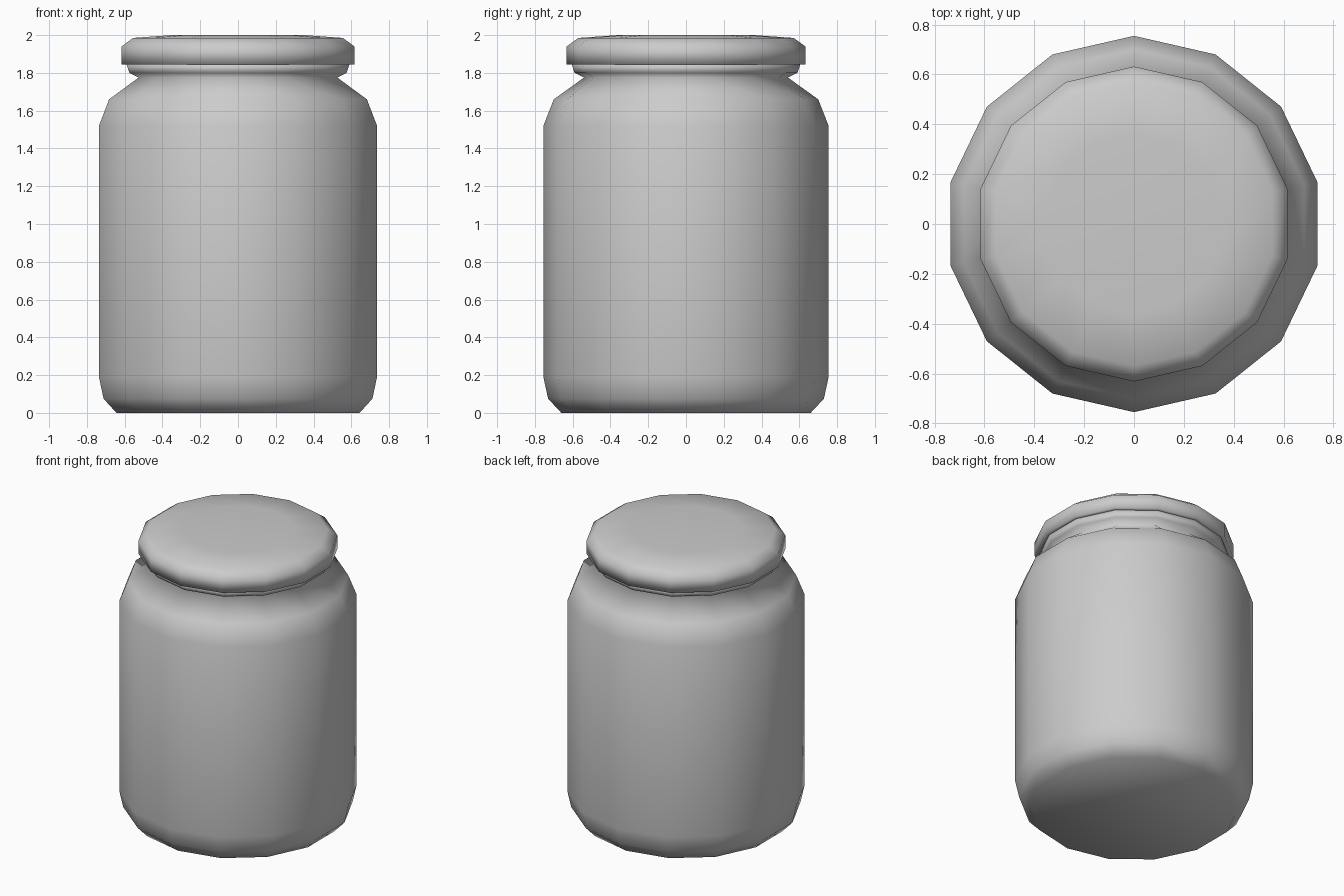
import bpy
import bmesh
from math import sin, cos, tau

SIDES = 14

cube = bpy.data.objects.get("Cube")
if cube:
    bpy.data.objects.remove(cube, do_unlink=True)

# Single plain grey for the whole jar
grey = bpy.data.materials.new("plain grey")
grey.use_nodes = True
colour = (0.6, 0.6, 0.6, 1)
grey.diffuse_color = colour
grey.node_tree.nodes["Principled BSDF"].inputs["Base Color"].default_value = colour


def turned(name, profile):
    """Closed turned solid from (radius, height) points, bottom to top."""
    bm = bmesh.new()
    rings = [[bm.verts.new((r * sin(tau * i / SIDES), r * cos(tau * i / SIDES), z))
              for i in range(SIDES)] for r, z in profile]
    for low, high in zip(rings, rings[1:]):
        for i in range(SIDES):
            j = (i + 1) % SIDES
            bm.faces.new((low[i], low[j], high[j], high[i]))
    bm.faces.new(rings[0])
    bm.faces.new(rings[-1])
    bmesh.ops.recalc_face_normals(bm, faces=bm.faces)
    for face in bm.faces:
        face.smooth = True
    mesh = bpy.data.meshes.new(name)
    bm.to_mesh(mesh)
    bm.free()
    mesh.materials.append(grey)
    obj = bpy.data.objects.new(name, mesh)
    bpy.context.collection.objects.link(obj)
    return obj


# Jar body with rounded base, shoulder and flared neck
turned("jar_body", [(0.66, 0), (0.73, 0.075), (0.755, 0.19), (0.755, 1.52),
                    (0.7, 1.66), (0.54, 1.775), (0.59, 1.8), (0.605, 1.845)])

# Slightly domed lid overhanging the neck
turned("lid", [(0.6, 1.845), (0.632, 1.845), (0.632, 1.94), (0.57, 1.985), (0.36, 2.0)])
